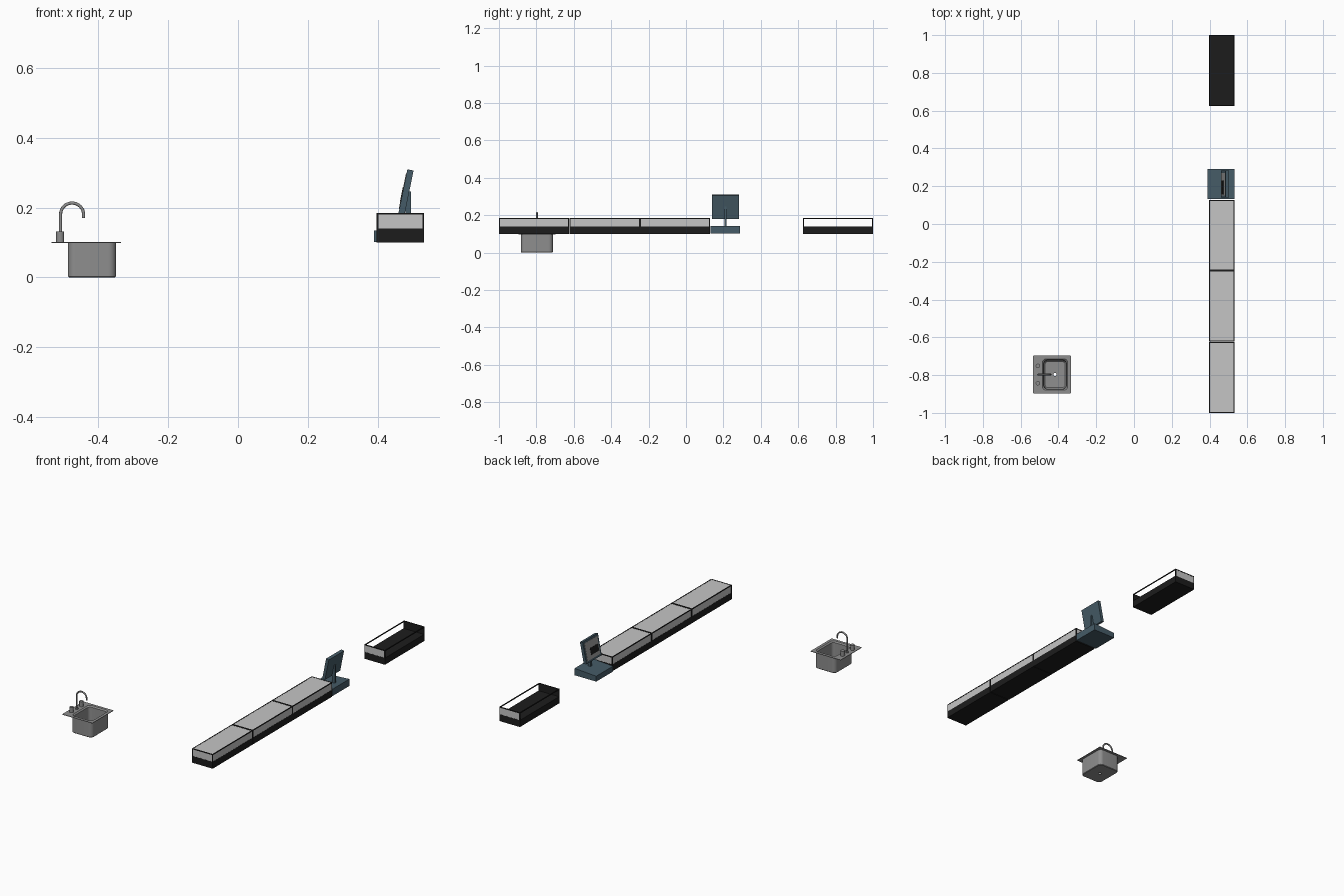
import bpy, bmesh, math
from mathutils import Matrix, Vector

if "Cube" in bpy.data.objects:
    bpy.data.objects.remove(bpy.data.objects["Cube"])


def material(name, rgb):
    m = bpy.data.materials.new(name)
    m.diffuse_color = (*rgb, 1)
    m.use_nodes = True
    m.node_tree.nodes["Principled BSDF"].inputs["Base Color"].default_value = m.diffuse_color
    return m


BLACK = material("black trim", (0.012, 0.012, 0.012))
GLASS = material("pale grey glass", (0.56, 0.56, 0.56))
STEEL = material("brushed steel", (0.27, 0.27, 0.27))
SLATE = material("slate blue plastic", (0.06, 0.105, 0.135))
SCREEN = material("screen grey", (0.33, 0.33, 0.33))


def finish(name, bm, mat, smooth=False):
    bmesh.ops.recalc_face_normals(bm, faces=bm.faces)
    me = bpy.data.meshes.new(name)
    bm.to_mesh(me)
    bm.free()
    me.materials.append(mat)
    ob = bpy.data.objects.new(name, me)
    bpy.context.collection.objects.link(ob)
    if smooth:
        bpy.ops.object.select_all(action='DESELECT')
        ob.select_set(True)
        bpy.context.view_layer.objects.active = ob
        bpy.ops.object.shade_smooth_by_angle(angle=math.radians(35))
    return ob


def add_box(bm, x0, x1, y0, y1, z0, z1):
    mat = Matrix.Translation(((x0 + x1) / 2, (y0 + y1) / 2, (z0 + z1) / 2))
    mat = mat @ Matrix.Diagonal((x1 - x0, y1 - y0, z1 - z0, 1))
    return bmesh.ops.create_cube(bm, size=1, matrix=mat)["verts"]


def boxes(name, mat, *dims):
    bm = bmesh.new()
    for d in dims:
        add_box(bm, *d)
    return finish(name, bm, mat)


# Display cases: black plinth, thin frame, grey panes
X0, X1, Z0, ZM, Z1, T = 0.397, 0.533, 0.10, 0.14, 0.185, 0.005


def display_case(label, y0, y1, is_open):
    boxes(label + "_plinth", BLACK, (X0, X1, y0, y1, Z0, ZM))
    parts = []
    for x in (X0, X1 - T):
        parts.append((x, x + T, y0, y1, Z1 - T, Z1))
        for y in (y0, y1 - T):
            parts.append((x, x + T, y, y + T, ZM, Z1 - T))
    for y in (y0, y1 - T):
        parts.append((X0 + T, X1 - T, y, y + T, Z1 - T, Z1))
    boxes(label + "_frame", BLACK, *parts)
    # end panes, then top and long panes on the closed cases
    p = 0.001
    panes = [(X0 + T, X1 - T, y, y + 0.002, ZM, Z1 - T)
             for y in (y0 + p, y1 - p - 0.002)]
    if is_open:
        boxes(label + "_end_linings", BLACK,
              *[(X0 + T, X1 - T, y, y + 0.001, ZM, Z1 - T)
                for y in (y0 + 0.004, y1 - 0.005)])
    else:
        panes += [(x, x + 0.002, y0 + T, y1 - T, ZM, Z1 - T)
                  for x in (X0 + p, X1 - p - 0.002)]
        panes.append((X0 + T, X1 - T, y0 + T, y1 - T, Z1 - 0.003, Z1 - p))
    boxes(label + "_panes", GLASS, *panes)


for i, (a, b) in enumerate([(-1, -0.625), (-0.622, -0.247), (-0.245, 0.128)]):
    display_case("display_case_%d" % (i + 1), a, b, False)
display_case("open_case", 0.625, 1.0, True)

# Register base, slightly wedge shaped
bm = bmesh.new()
for v in add_box(bm, 0.39, 0.533, 0.132, 0.29, 0.102, 0.143):
    if v.co.z > 0.12 and v.co.x < 0.45:
        v.co.z = 0.134
finish("register_base", bm, SLATE)
boxes("register_stem", SLATE, (0.479, 0.496, 0.205, 0.217, 0.138, 0.246))

# Tilted register monitor with display plates on its -x side
tilt = Matrix.Translation((0.481, 0.211, 0.245)) @ Matrix.Rotation(math.radians(11.5), 4, 'Y')
for name, mat, d in (
        ("monitor_body", SLATE, (-0.009, 0.009, -0.072, 0.072, -0.064, 0.064)),
        ("monitor_display", SCREEN, (-0.0105, -0.008, -0.06, 0.06, -0.052, 0.052)),
        ("monitor_panel", BLACK, (-0.0115, -0.010, -0.055, 0.02, -0.03, 0.01))):
    boxes(name, mat, d).matrix_world = tilt


# Sink: one closed loft of rounded rectangles
def rounded_ring(cx, cy, hx, hy, r, z, n=8):
    pts = []
    for k, (sx, sy) in enumerate(((1, 1), (-1, 1), (-1, -1), (1, -1))):
        for j in range(n + 1):
            a = math.pi / 2 * (k + j / n)
            pts.append(Vector((cx + sx * (hx - r) + r * math.cos(a),
                               cy + sy * (hy - r) + r * math.sin(a), z)))
    return pts


SY, BX, PX = -0.797, -0.418, -0.434
rings = [
    (BX, 0.069, 0.085, 0.022, 0.098),      # bowl outside, top
    (PX, 0.0995, 0.0995, 0.0015, 0.098),   # plate underside
    (PX, 0.0995, 0.0995, 0.0015, 0.101),   # plate top
    (BX, 0.067, 0.083, 0.020, 0.101),      # bowl mouth
    (BX, 0.060, 0.076, 0.018, 0.094),
    (BX, 0.058, 0.074, 0.018, 0.008),
    (BX, 0.053, 0.069, 0.016, 0.003),      # bowl floor
    (BX, 0.008, 0.008, 0.0078, 0.002),     # drain hole
    (BX, 0.008, 0.008, 0.0078, 0.0),
    (BX, 0.066, 0.082, 0.020, 0.0),        # bowl outside, bottom
    (BX, 0.069, 0.085, 0.022, 0.003),
]
bm = bmesh.new()
loops = [[bm.verts.new(p) for p in rounded_ring(cx, SY, hx, hy, r, z)]
         for cx, hx, hy, r, z in rings]
for a, b in zip(loops, loops[1:] + loops[:1]):
    for i in range(len(a)):
        j = (i + 1) % len(a)
        bm.faces.new((a[i], a[j], b[j], b[i]))
finish("sink_basin", bm, STEEL, True)


# Tap handles and tap foot
def cylinder(name, x, y, z0, z1, r):
    bm = bmesh.new()
    bmesh.ops.create_cone(bm, cap_ends=True, segments=24, radius1=r, radius2=r, depth=z1 - z0,
                          matrix=Matrix.Translation((x, y, (z0 + z1) / 2)))
    finish(name, bm, STEEL, True)


for side, y in (("left", SY - 0.046), ("right", SY + 0.046)):
    cylinder("tap_handle_" + side, -0.509, y, 0.10, 0.131, 0.0115)
cylinder("tap_foot", -0.507, SY, 0.10, 0.108, 0.008)

# Gooseneck spout swept along an arc
path = [(-0.508, 0.10), (-0.508, 0.18)]
path += [(-0.475 - 0.033 * math.cos(math.pi * i / 16), 0.18 + 0.033 * math.sin(math.pi * i / 16))
         for i in range(1, 17)] + [(-0.442, 0.17)]
bm = bmesh.new()
loops, R, N = [], 0.0045, 14
for i, (x, z) in enumerate(path):
    a, b = path[max(i - 1, 0)], path[min(i + 1, len(path) - 1)]
    d = Vector((b[0] - a[0], 0, b[1] - a[1])).normalized()
    side = Vector((d.z, 0, -d.x))
    loops.append([bm.verts.new(Vector((x, SY, z)) + side * R * math.cos(t) + Vector((0, R * math.sin(t), 0)))
                  for t in (2 * math.pi * k / N for k in range(N))])
for a, b in zip(loops, loops[1:]):
    for i in range(N):
        j = (i + 1) % N
        bm.faces.new((a[i], a[j], b[j], b[i]))
bm.faces.new(loops[0])
bm.faces.new(loops[-1])
finish("tap_spout", bm, STEEL, True)
